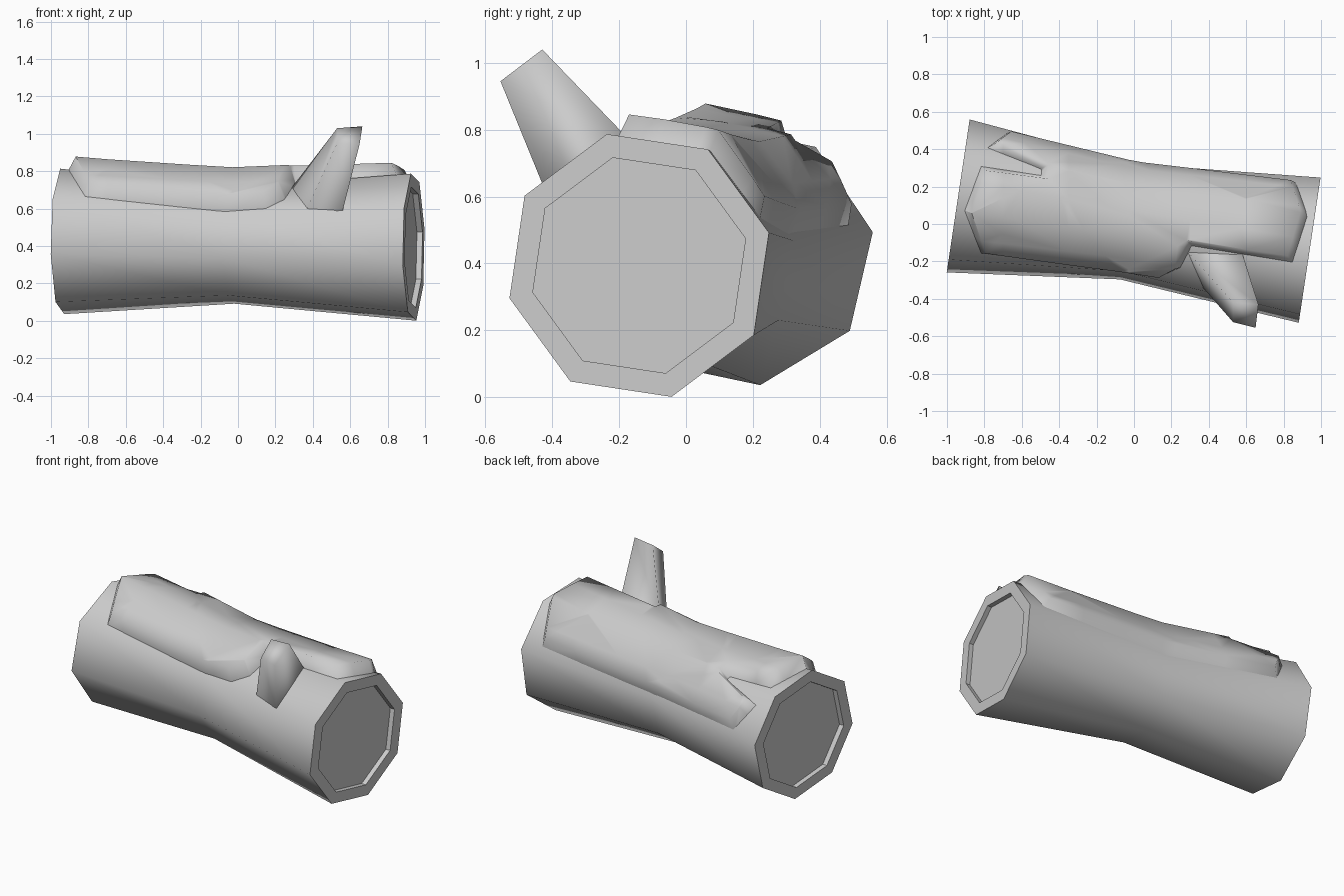
import bpy, bmesh
from math import radians, degrees, cos, sin
from mathutils import Vector

cube = bpy.data.objects.get("Cube")
if cube:
    bpy.data.objects.remove(cube)

grey = bpy.data.materials.new("bark grey")
grey.use_nodes = True
grey.diffuse_color = (0.6, 0.6, 0.6, 1)
grey.node_tree.nodes["Principled BSDF"].inputs["Base Color"].default_value = (0.6, 0.6, 0.6, 1)

SIDES = 8
SLANT = 0.15          # the log's end planes lean with its axis
ARC = 0.4             # converts angle to arc length for the moss outline
# Log rings: centre, radius across, radius up, first corner angle
RINGS = [(Vector((-0.94, 0.15, 0.425)), 0.415, 0.395, 10),
         (Vector((-0.03, 0.012, 0.403)), 0.315, 0.318, 12),
         (Vector((0.939, -0.14, 0.394)), 0.400, 0.405, 14)]


def finish(name, bm):
    mesh = bpy.data.meshes.new(name)
    bm.to_mesh(mesh)
    bm.free()
    mesh.materials.append(grey)
    obj = bpy.data.objects.new(name, mesh)
    bpy.context.collection.objects.link(obj)
    return obj


def corner(ring, k, scale=1.0, shift=0.0):
    centre, across, up, start = ring
    a = radians(start + 360 / SIDES * k)
    y, z = across * scale * cos(a), up * scale * sin(a)
    return centre + Vector((SLANT * y + shift, y, z))


def bridge(bm, a, b, smooth):
    n = len(a)
    for i in range(n):
        bm.faces.new((a[i], a[(i + 1) % n], b[(i + 1) % n], b[i])).smooth = smooth


def log_point(x, degree, lift):
    """Point on the log's skin at this x and angle, lifted outward and up."""
    k = (degree - 12) / 45
    y_off = 0.0
    for _ in range(4):
        xc = x - SLANT * y_off
        i = 0 if xc < RINGS[1][0].x else 1
        r0, r1 = RINGS[i], RINGS[i + 1]
        t = (xc - r0[0].x) / (r1[0].x - r0[0].x)
        base = int(k // 1)
        p0 = corner(r0, base).lerp(corner(r0, base + 1), k - base)
        p1 = corner(r1, base).lerp(corner(r1, base + 1), k - base)
        p, c = p0.lerp(p1, t), r0[0].lerp(r1[0], t)
        y_off = p.y - c.y
    out = Vector((0, p.y - c.y, p.z - c.z)).normalized()
    p.x = x
    return p + (out + Vector((0, 0, 0.8))).normalized() * lift


# Log with a recessed disc at both ends
bm = bmesh.new()
loops = [[bm.verts.new(corner(r, k)) for k in range(SIDES)] for r in RINGS]
for a, b in zip(loops, loops[1:]):
    bridge(bm, a, b, True)
for ring, loop, inward in ((RINGS[0], loops[0], 0.03), (RINGS[2], loops[2], -0.03)):
    rim = [bm.verts.new(corner(ring, k, 0.82)) for k in range(SIDES)]
    floor = [bm.verts.new(corner(ring, k, 0.82, inward)) for k in range(SIDES)]
    bridge(bm, loop, rim, False)
    bridge(bm, rim, floor, False)
    bm.faces.new(floor)
bmesh.ops.recalc_face_normals(bm, faces=bm.faces)
finish("log", bm)

# Branch stub: tapered four-sided loft with a soft tip
bm = bmesh.new()
base = [(0.27, -0.13, 0.69), (0.58, -0.16, 0.76), (0.56, -0.41, 0.59), (0.36, -0.33, 0.58)]
tip = [(0.53, -0.42, 1.03), (0.665, -0.43, 1.04), (0.65, -0.555, 0.945), (0.53, -0.525, 0.95)]
low, high = [[bm.verts.new(p) for p in quad] for quad in (base, tip)]
bridge(bm, low, high, True)
bm.faces.new(low)
bm.faces.new(high).smooth = True
bmesh.ops.recalc_face_normals(bm, faces=bm.faces)
finish("branch_stub", bm)

# Moss blanket: flat outline (x, angle), inset, cut up and wrapped on the log
outline = [(-0.91, 102), (-0.82, 140), (-0.07, 145), (0.15, 142), (0.25, 128),
           (0.31, 102), (0.85, 100), (0.93, 62), (0.87, 20), (0.05, 16),
           (-0.68, 16), (-0.79, 45), (-0.50, 58), (-0.50, 62), (-0.82, 65)]
bm = bmesh.new()
face = bm.faces.new([bm.verts.new((x, radians(d) * ARC, 0)) for x, d in outline])
face.normal_update()
bmesh.ops.inset_region(bm, faces=[face], thickness=0.04,
                       use_boundary=True, use_even_offset=True)
for v in bm.verts:
    v.co.z = 0 if v.is_boundary else 1
bmesh.ops.triangulate(bm, faces=[f for f in bm.faces if len(f.verts) > 4])
cuts = [((x, 0, 0), (1, 0, 0)) for x in (-0.7, -0.35, -0.03, 0.3, 0.6)]
cuts += [((0, radians(d) * ARC, 0), (0, 1, 0)) for d in (34, 57, 80, 102, 124)]
for co, no in cuts:
    bmesh.ops.bisect_plane(bm, geom=bm.verts[:] + bm.edges[:] + bm.faces[:],
                           plane_co=co, plane_no=no)
for v in bm.verts:
    x, s, h = v.co
    degree = degrees(s / ARC)
    # thickest over the waist of the log and thin low on the sides
    waist = max(0, 1 - abs(x) / 0.8)
    thick = (0.075 + 0.035 * waist) * (0.4 + 0.6 * sin(radians(degree)))
    v.co = log_point(x, degree, -0.01 + h * (thick + 0.01))
bm.normal_update()
if sum(f.normal.z * f.calc_area() for f in bm.faces) < 0:
    bmesh.ops.reverse_faces(bm, faces=bm.faces)
for f in bm.faces:
    f.smooth = True
finish("moss_blanket", bm)
